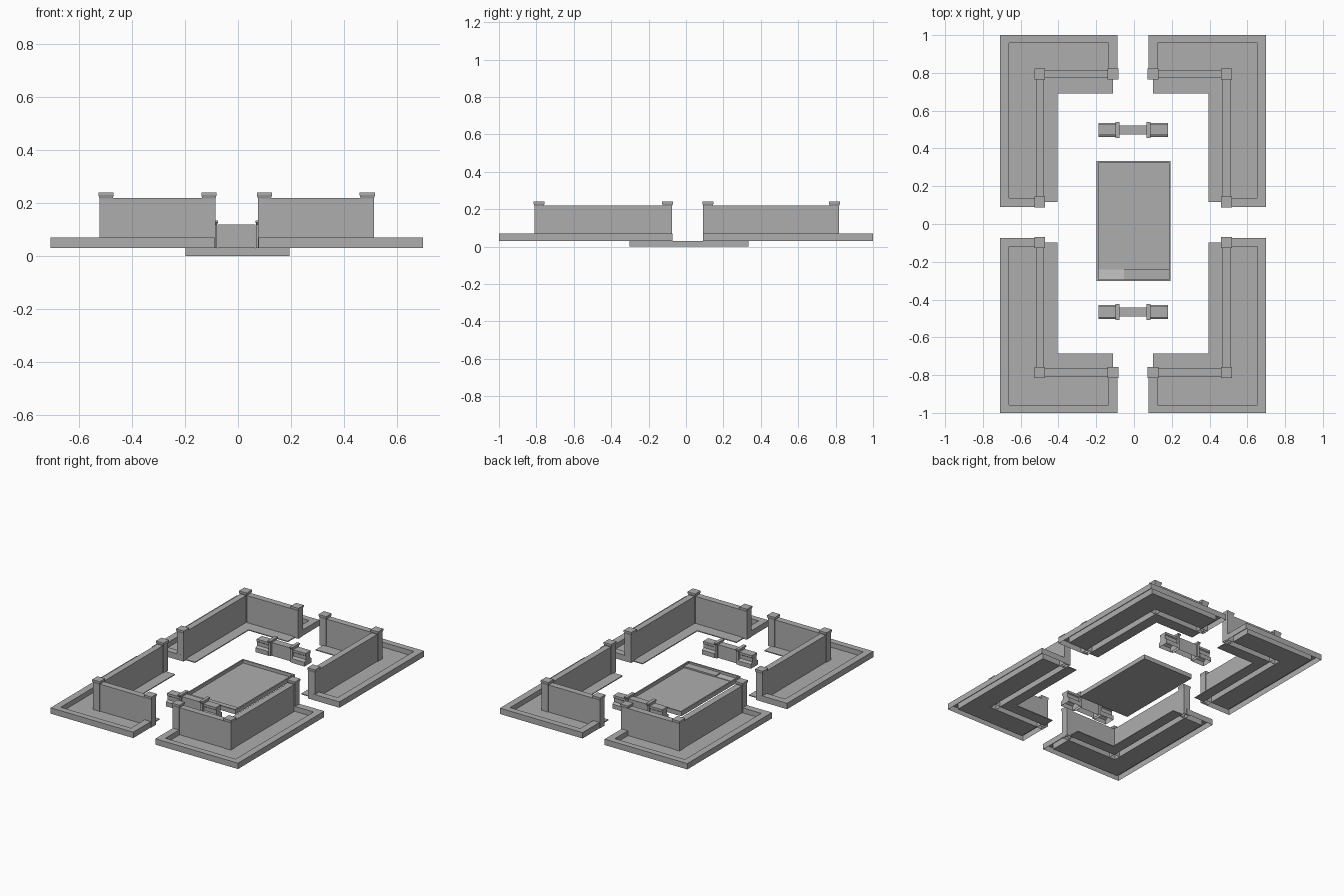
import bpy, bmesh

if "Cube" in bpy.data.objects:
    bpy.data.objects.remove(bpy.data.objects["Cube"])

X0 = -0.005          # symmetry line of the courtyard


def material(name, v):
    m = bpy.data.materials.new(name)
    m.diffuse_color = (v, v, v, 1)
    m.use_nodes = True
    m.node_tree.nodes["Principled BSDF"].inputs["Base Color"].default_value = m.diffuse_color
    return m


STONE = material("grey stone", 0.42)
PALE = material("pale stone", 0.56)


def finish(name, bm, mat=STONE):
    bmesh.ops.recalc_face_normals(bm, faces=bm.faces)
    me = bpy.data.meshes.new(name)
    bm.to_mesh(me)
    bm.free()
    me.materials.append(mat)
    ob = bpy.data.objects.new(name, me)
    bpy.context.collection.objects.link(ob)
    return ob


def prism(name, outline, z0, z1, bottom=True, mat=STONE):
    """Extrude a plan outline upward; optionally leave it hollow below."""
    bm = bmesh.new()
    lo = [bm.verts.new((x, y, z0)) for x, y in outline]
    hi = [bm.verts.new((x, y, z1)) for x, y in outline]
    n = len(lo)
    for i in range(n):
        j = (i + 1) % n
        bm.faces.new((lo[i], lo[j], hi[j], hi[i]))
    bm.faces.new(hi)
    base = bm.faces.new(lo[::-1])
    bmesh.ops.recalc_face_normals(bm, faces=bm.faces)
    if not bottom:
        bm.faces.remove(base)
    me = bpy.data.meshes.new(name)
    bm.to_mesh(me)
    bm.free()
    me.materials.append(mat)
    ob = bpy.data.objects.new(name, me)
    bpy.context.collection.objects.link(ob)
    return ob


def rect(x0, x1, y0, y1):
    return [(x0, y0), (x1, y0), (x1, y1), (x0, y1)]


def lofted(name, rings):
    """Stack of rectangles (x0, x1, y0, y1, z), closed on top, open below."""
    bm = bmesh.new()
    loops = [[bm.verts.new((x, y, z)) for x, y in rect(a, b, c, d)]
             for a, b, c, d, z in rings]
    for lo, hi in zip(loops, loops[1:]):
        for i in range(4):
            j = (i + 1) % 4
            bm.faces.new((lo[i], lo[j], hi[j], hi[i]))
    bm.faces.new(loops[-1])
    return finish(name, bm)


def post(name, cx, cy, r=0.025):
    s = [(r, 0.03), (r, 0.218), (r + 0.004, 0.23), (r + 0.004, 0.24)]
    lofted(name, [(cx - h, cx + h, cy - h, cy + h, z) for h, z in s])


def corner(tag, sx, sy, end, inner, wall):
    """One L-shaped corner: curb, paving, wall and three posts."""
    def place(pts):
        q = [(X0 + sx * x, sy * y) for x, y in pts]
        return q if sx * sy > 0 else q[::-1]

    c = 0.047                       # curb width
    wx0, wx1 = 0.473, 0.515         # wall thickness on the long side
    wy0, wy1 = wall, wall + 0.043   # wall thickness on the short side
    gx = 0.083                      # gateway edge
    # curb running round the outside of the wall
    curb = [(gx, wy0 + 0.02), (gx, 1.0), (0.705, 1.0), (0.705, end),
            (wx0 + 0.02, end), (wx0 + 0.02, end + c), (0.705 - c, end + c),
            (0.705 - c, 1 - c + 0.005), (gx + c, 1 - c + 0.005), (gx + c, wy0 + 0.02)]
    prism("curb_" + tag, place(curb), 0.03, 0.07, bottom=False)
    # paving between curb and wall
    bed = [(gx + c, wy1), (gx + c, 1 - c + 0.005), (0.705 - c, 1 - c + 0.005),
           (0.705 - c, end + c), (wx1, end + c), (wx1, wy1)]
    prism("outer_paving_" + tag, place(bed), 0.03, 0.036)
    # narrow paving strip inside the wall
    strip = [(0.105, wy0), (wx0, wy0), (wx0, end + 0.025), (0.4, end + 0.025),
             (0.4, inner), (0.105, inner)]
    prism("inner_paving_" + tag, place(strip), 0.03, 0.036)
    # wall
    run = [(gx + 0.01, wy0), (wx0, wy0), (wx0, end + 0.01), (wx1, end + 0.01),
           (wx1, wy1), (gx + 0.01, wy1)]
    prism("wall_" + tag, place(run), 0.03, 0.22, bottom=False)
    # posts at the corner and both ends
    mx, my = (wx0 + wx1) / 2, (wy0 + wy1) / 2
    for i, p in enumerate([(mx, my), (0.105, my), (mx, end + 0.026)]):
        (x, y), = place([p])
        post(f"post_{tag}_{i}", x, y)


for sx, side in ((-1, "left"), (1, "right")):
    corner("back_" + side, sx, 1, 0.091, 0.692, 0.772)
    corner("front_" + side, sx, -1, 0.073, 0.685, 0.764)

# shallow basin with a thin rim
bx0, bx1, by0, by1, t = -0.198, 0.194, -0.303, 0.333, 0.009
bm = bmesh.new()
rings = [(0, 0), (0, 0.03), (t, 0.03), (t, 0.008)]
loops = [[bm.verts.new((x, y, z)) for x, y in
          rect(bx0 + d, bx1 - d, by0 + d, by1 - d)] for d, z in rings]
for lo, hi in zip(loops, loops[1:]):
    for i in range(4):
        j = (i + 1) % 4
        bm.faces.new((lo[i], lo[j], hi[j], hi[i]))
bm.faces.new(loops[-1])
bm.faces.new(loops[0][::-1])
finish("basin", bm)
prism("basin_step", rect(-0.053, bx1 - t, by0 + t, -0.242), 0.008, 0.018)
prism("basin_pale_slab", rect(bx0 + t, -0.053, by0 + t, -0.242), 0.008, 0.012, mat=PALE)

# two low gateway screens
for tag, cy in (("back", 0.498), ("front", -0.466)):
    lofted("screen_middle_" + tag,
           [(X0 - 0.072, X0 + 0.072, cy - 0.024, cy + 0.024, z) for z in (0.03, 0.12)])
    for s, side in ((-1, "left"), (1, "right")):
        cx = X0 + s * 0.082
        lofted(f"screen_post_{tag}_{side}",
               [(cx - h, cx + h, cy - d, cy + d, z) for h, d, z in
                ((0.008, 0.035, 0.03), (0.008, 0.035, 0.12),
                 (0.011, 0.042, 0.127), (0.011, 0.042, 0.135))])
        ex = X0 + s * 0.137
        lofted(f"screen_wing_{tag}_{side}",
               [(ex - 0.047, ex + 0.047, cy - d, cy + d, z) for d, z in
                ((0.038, 0.03), (0.038, 0.06), (0.022, 0.07),
                 (0.022, 0.095), (0.028, 0.1), (0.028, 0.115))])
